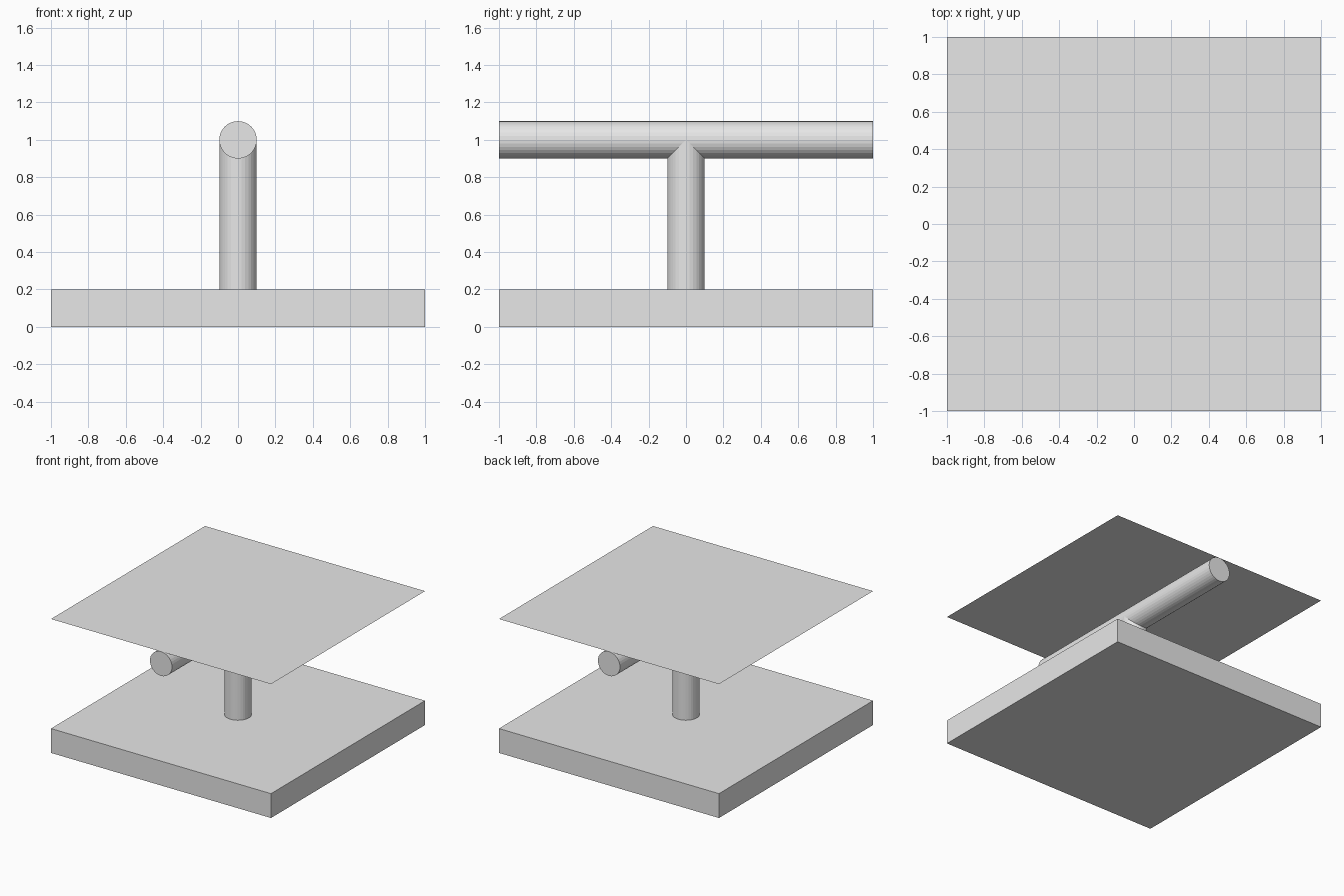
import bpy
import bmesh
import math
from mathutils import Matrix

cube = bpy.data.objects.get("Cube")
if cube:
    bpy.data.objects.remove(cube, do_unlink=True)

grey = bpy.data.materials.new("plain_grey")
grey.use_nodes = True
grey.diffuse_color = (0.8, 0.8, 0.8, 1)
grey.node_tree.nodes["Principled BSDF"].inputs["Base Color"].default_value = grey.diffuse_color

SIZE = 2.0
BASE_HEIGHT = 0.2
RADIUS = 0.1
BAR_Z = 1.0


def add_part(name, bm):
    mesh = bpy.data.meshes.new(name)
    bm.to_mesh(mesh)
    bm.free()
    mesh.materials.append(grey)
    part = bpy.data.objects.new(name, mesh)
    bpy.context.collection.objects.link(part)
    return part


def add_rod(name, length, matrix):
    bm = bmesh.new()
    bmesh.ops.create_cone(bm, cap_ends=True, segments=32, radius1=RADIUS,
                          radius2=RADIUS, depth=length, matrix=matrix)
    return add_part(name, bm)


# Square base slab
bm = bmesh.new()
bmesh.ops.create_cube(bm, size=1, matrix=Matrix.Translation((0, 0, BASE_HEIGHT / 2))
                      @ Matrix.Diagonal((SIZE, SIZE, BASE_HEIGHT, 1)))
add_part("base_slab", bm)

# Upright post, ending at the centre of the crossbar
post_length = BAR_Z - BASE_HEIGHT
add_rod("post", post_length, Matrix.Translation((0, 0, BASE_HEIGHT + post_length / 2)))

# Crossbar running front to back
add_rod("crossbar", SIZE, Matrix.Translation((0, 0, BAR_Z)) @ Matrix.Rotation(math.pi / 2, 4, "X"))

# Paper-thin top sheet resting on the crossbar
bm = bmesh.new()
bmesh.ops.create_grid(bm, x_segments=1, y_segments=1, size=SIZE / 2,
                      matrix=Matrix.Translation((0, 0, BAR_Z + RADIUS)))
add_part("top_sheet", bm)
